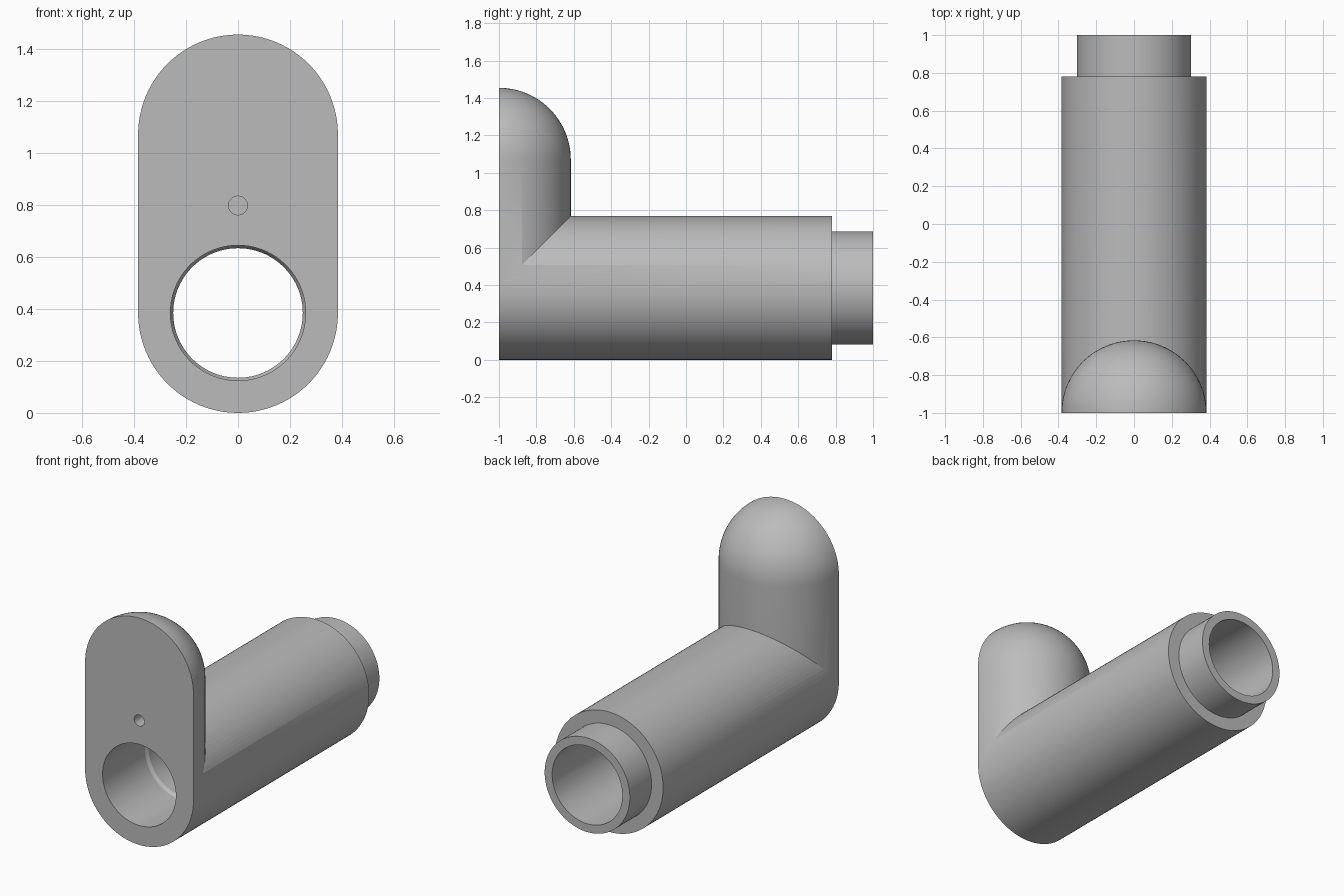
import bpy, bmesh, math
from mathutils import Matrix, Vector

if "Cube" in bpy.data.objects:
    bpy.data.objects.remove(bpy.data.objects["Cube"])

R = 0.384          # outer radius, also the height of the tube axis
FRONT = -1.0
SEGMENTS = 96

grey = bpy.data.materials.new("plain grey")
grey.use_nodes = True
colour = (0.5, 0.5, 0.5, 1)
grey.diffuse_color = colour
grey.node_tree.nodes["Principled BSDF"].inputs["Base Color"].default_value = colour


def add_object(name, bm):
    bmesh.ops.recalc_face_normals(bm, faces=bm.faces)
    mesh = bpy.data.meshes.new(name)
    bm.to_mesh(mesh)
    bm.free()
    mesh.materials.append(grey)
    obj = bpy.data.objects.new(name, mesh)
    bpy.context.collection.objects.link(obj)
    return obj


def lathe(name, profile, matrix):
    """Revolve (radius, height) points about local z, then place the solid."""
    bm = bmesh.new()
    verts = [bm.verts.new((r, 0, h)) for r, h in profile]
    edges = [bm.edges.new(pair) for pair in zip(verts, verts[1:])]
    bmesh.ops.spin(bm, geom=verts + edges, cent=(0, 0, 0), axis=(0, 0, 1),
                   angle=math.tau, steps=SEGMENTS, use_duplicate=False)
    bmesh.ops.remove_doubles(bm, verts=bm.verts, dist=1e-5)
    bmesh.ops.transform(bm, matrix=matrix, verts=bm.verts)
    return add_object(name, bm)


def along_y(z):
    # local z becomes world y, at the given height
    return Matrix.Translation((0, 0, z)) @ Matrix.Rotation(-math.pi / 2, 4, "X")


def combine(target, tool, operation):
    mod = target.modifiers.new(tool.name, "BOOLEAN")
    mod.operation = operation
    mod.solver = "EXACT"
    mod.object = tool
    bpy.context.view_layer.objects.active = target
    bpy.ops.object.modifier_apply(modifier=mod.name)
    bpy.data.objects.remove(tool)


# Horizontal tube with a narrower spigot at the back
body = lathe("elbow_pipe", [(0, -1.2), (R, -1.2), (R, 0.78), (0.302, 0.78),
                            (0.302, 1), (0, 1)], along_y(R))

# Upright column with a domed top
dome = [(R * math.cos(a), 1.07 + R * math.sin(a))
        for a in (math.pi / 2 * i / 24 for i in range(24))]
column = lathe("column", [(0, R), (R, R)] + dome + [(0, 1.07 + R)],
               Matrix.Translation((0, FRONT, 0)))
combine(body, column, "UNION")

# Flat front face
bm = bmesh.new()
bmesh.ops.create_cube(bm, size=2, matrix=Matrix.Translation((0, FRONT - 1, 0.8)))
combine(body, add_object("front_cutter", bm), "DIFFERENCE")

# Stepped through bore
bore = lathe("bore_cutter", [(0, -1.1), (0.26, -1.1), (0.26, -0.57),
                             (0.249, -0.55), (0.249, 1.1), (0, 1.1)], along_y(R))
combine(body, bore, "DIFFERENCE")

# Small blind hole above the bore
pin = lathe("pin_hole_cutter", [(0, -1.1), (0.036, -1.1), (0.036, -0.8),
                                (0, -0.8)], along_y(0.797))
combine(body, pin, "DIFFERENCE")

# Smooth curved walls with sharp rims
bpy.ops.object.select_all(action="DESELECT")
body.select_set(True)
bpy.context.view_layer.objects.active = body
bpy.ops.object.shade_smooth_by_angle(angle=math.radians(25))
